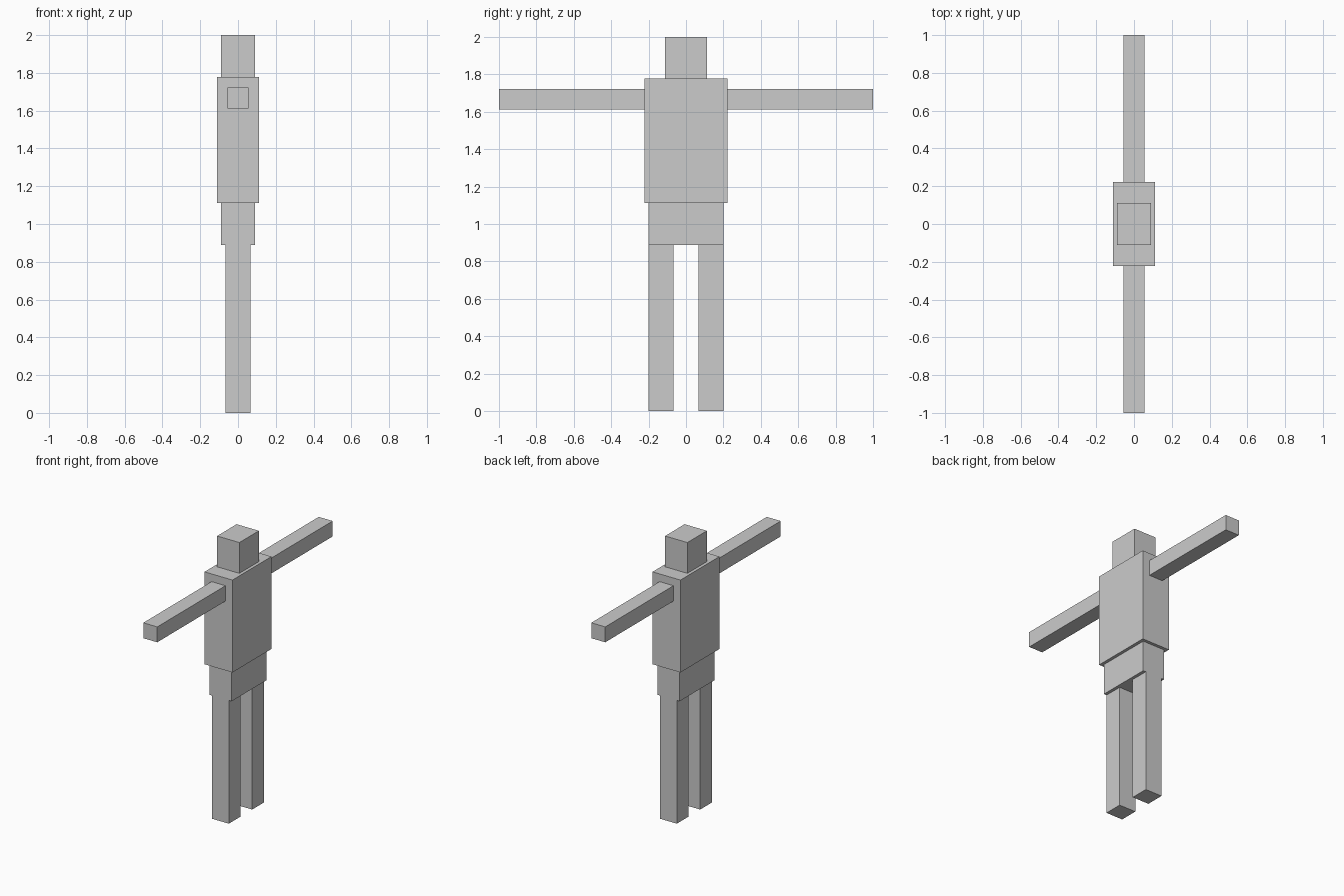
import bpy

if "Cube" in bpy.data.objects:
    bpy.data.objects.remove(bpy.data.objects["Cube"])

U = 2 / 18  # the figure is 18 modules tall


def box(name, x, y, z):
    """Box from (min, max) ranges given in modules."""
    ranges = (x, y, z)
    bpy.ops.mesh.primitive_cube_add(size=1)
    ob = bpy.context.object
    ob.name = name
    ob.location = [(a + b) / 2 * U for a, b in ranges]
    ob.scale = [(b - a) * U for a, b in ranges]
    bpy.ops.object.transform_apply(location=True, rotation=False, scale=True)
    return ob


# Central body
box("head", (-0.8, 0.8), (-1, 1), (16, 18))
box("torso", (-1, 1), (-2, 2), (10, 16))
box("hips", (-0.8, 0.8), (-1.8, 1.8), (8, 10))

# Limbs on both sides, arms stretched out along y
for side, s in (("left", 1), ("right", -1)):
    box(side + "_arm", (-0.5, 0.5), sorted((2 * s, 9 * s)), (14.5, 15.5))
    box(side + "_leg", (-0.6, 0.6), sorted((0.6 * s, 1.8 * s)), (0, 8))
